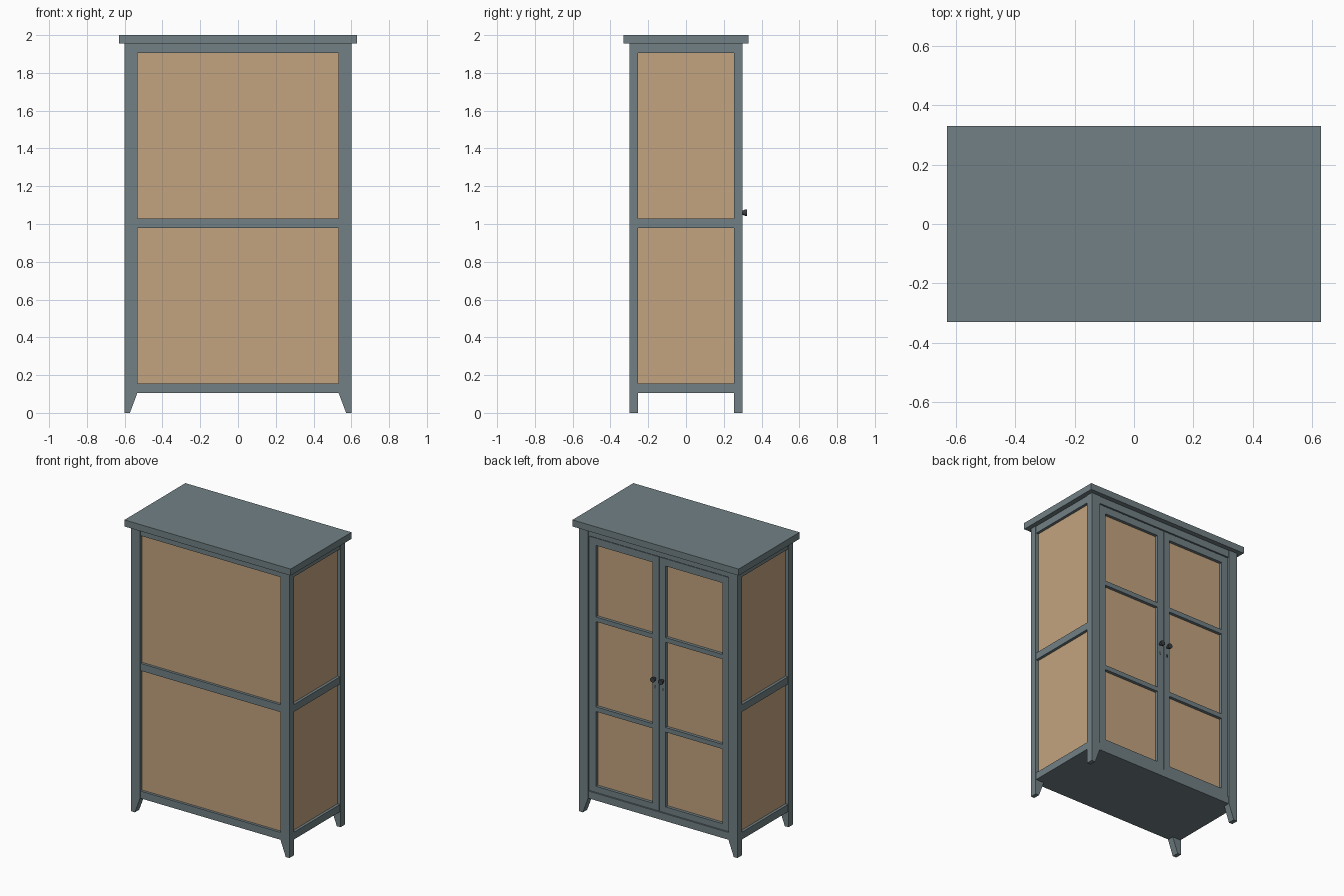
import bpy, bmesh, math

if "Cube" in bpy.data.objects:
    bpy.data.objects.remove(bpy.data.objects["Cube"])


def material(name, rgb):
    m = bpy.data.materials.new(name)
    m.diffuse_color = (*rgb, 1)
    m.use_nodes = True
    m.node_tree.nodes["Principled BSDF"].inputs["Base Color"].default_value = m.diffuse_color
    return m


PAINT = material("slate paint", (0.165, 0.216, 0.231))
WOOD = material("tan panel", (0.552, 0.371, 0.216))
METAL = material("dark metal", (0.045, 0.05, 0.055))


def finish(name, bm, mat):
    bmesh.ops.recalc_face_normals(bm, faces=bm.faces)
    me = bpy.data.meshes.new(name)
    bm.to_mesh(me)
    bm.free()
    me.materials.append(mat)
    ob = bpy.data.objects.new(name, me)
    bpy.context.collection.objects.link(ob)
    return ob


def box(name, x, y, z, mat=PAINT):
    """Box from (min, max) pairs."""
    bm = bmesh.new()
    bmesh.ops.create_cube(bm, size=1)
    for v in bm.verts:
        v.co = [(r[0] + r[1]) / 2 + c * (r[1] - r[0]) for c, r in zip(v.co, (x, y, z))]
    return finish(name, bm, mat)


def post(name, sx, sy):
    """Corner post whose foot tapers on the inner side."""
    profile = [(0.6, 0), (0.6, 1.955), (0.533, 1.955), (0.533, 0.105), (0.572, 0)]
    bm = bmesh.new()
    face = bm.faces.new([bm.verts.new((sx * x, sy * 0.253, z)) for x, z in profile])
    new = bmesh.ops.extrude_face_region(bm, geom=[face])["geom"]
    for v in new:
        if isinstance(v, bmesh.types.BMVert):
            v.co.y = sy * 0.3
    return finish(name, bm, PAINT)


# top, floor and inner tan carcass
box("top_slab", (-0.63, 0.63), (-0.33, 0.33), (1.955, 2.0))
box("floor_board", (-0.58, 0.58), (-0.28, 0.28), (0.105, 0.14))
box("panel_body", (-0.577, 0.577), (-0.278, 0.27), (0.13, 1.95), WOOD)

for sx, side in ((-1, "left"), (1, "right")):
    for sy, end in ((-1, "front"), (1, "rear")):
        post(f"{end}_{side}_post", sx, sy)

# horizontal rails around the body; the door side has no middle rail
for label, z in (("bottom", (0.105, 0.155)), ("middle", (0.98, 1.03)), ("top", (1.905, 1.955))):
    box(f"{label}_front_rail", (-0.535, 0.535), (-0.296, -0.25), z)
    if label != "middle":
        box(f"{label}_door_side_rail", (-0.535, 0.535), (0.25, 0.296), z)
    for sx, side in ((-1, "left"), (1, "right")):
        box(f"{label}_{side}_rail", sorted((sx * 0.55, sx * 0.596)), (-0.255, 0.255), z)

# two doors: stiles, rails and glazing bars over the tan panel
DY = (0.255, 0.291)
for sx, side in ((-1, "left"), (1, "right")):
    for label, a, b in (("inner", 0.0015, 0.05), ("outer", 0.48, 0.53)):
        box(f"{side}_door_{label}_stile", sorted((sx * a, sx * b)), DY, (0.158, 1.9))
    for label, z in (("bottom_rail", (0.158, 0.2)), ("lower_bar", (0.712, 0.744)),
                     ("upper_bar", (1.328, 1.36)), ("top_rail", (1.85, 1.9))):
        box(f"{side}_door_{label}", sorted((sx * 0.05, sx * 0.48)), DY, z)

    # flared knob and keyhole plate
    bpy.ops.mesh.primitive_cone_add(vertices=16, radius1=0.007, radius2=0.017, depth=0.022,
                                    location=(sx * 0.03, 0.302, 1.06),
                                    rotation=(-math.pi / 2, 0, 0))
    stem = bpy.context.object
    stem.name = f"{side}_door_knob"
    stem.data.materials.append(METAL)
    bpy.ops.mesh.primitive_cylinder_add(vertices=16, radius=0.017, depth=0.01,
                                        location=(sx * 0.03, 0.317, 1.06),
                                        rotation=(math.pi / 2, 0, 0))
    cap = bpy.context.object
    cap.name = f"{side}_door_knob_cap"
    cap.data.materials.append(METAL)
    for ob in (stem, cap):
        for p in ob.data.polygons:
            p.use_smooth = len(p.vertices) == 4
    box(f"{side}_keyhole", (sx * 0.03 - 0.004, sx * 0.03 + 0.004), (0.288, 0.293), (0.99, 1.01), METAL)
